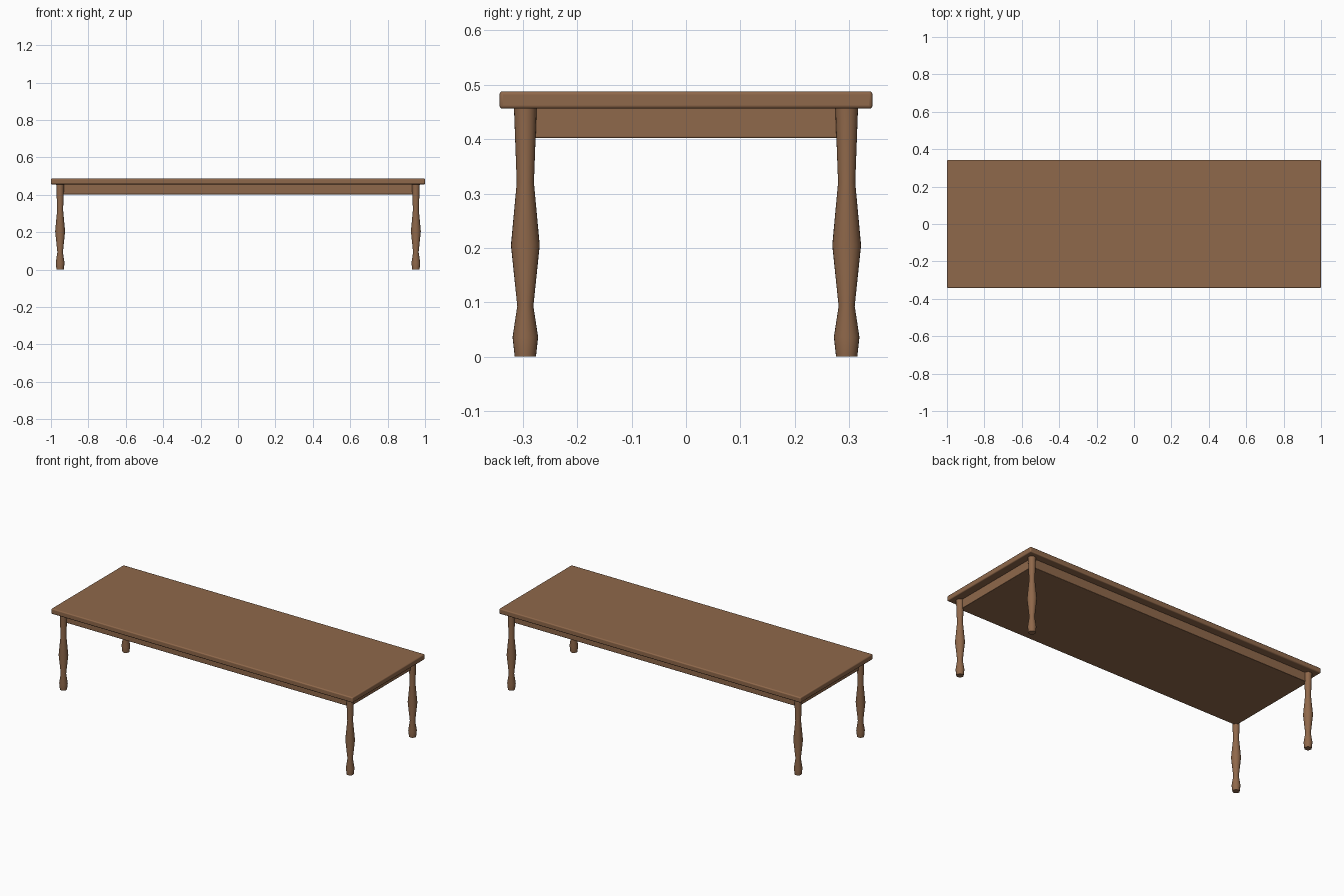
import bpy, bmesh, math

cube = bpy.data.objects.get("Cube")
if cube:
    bpy.data.objects.remove(cube, do_unlink=True)

wood = bpy.data.materials.new("brown_wood")
wood.use_nodes = True
color = (0.275, 0.138, 0.069, 1)
wood.diffuse_color = color
wood.node_tree.nodes["Principled BSDF"].inputs["Base Color"].default_value = color


def finish(obj):
    """Apply the wood and smooth shading with sharp edges."""
    obj.data.materials.append(wood)
    bpy.ops.object.select_all(action="DESELECT")
    obj.select_set(True)
    bpy.context.view_layer.objects.active = obj
    bpy.ops.object.shade_smooth_by_angle(angle=math.radians(40))


def board(name, half_x, half_y, bottom, top, bevel):
    bpy.ops.mesh.primitive_cube_add(size=1, location=(0, 0, (bottom + top) / 2))
    obj = bpy.context.object
    obj.name = name
    obj.scale = (half_x * 2, half_y * 2, top - bottom)
    bpy.ops.object.transform_apply(location=False, rotation=False, scale=True)
    mod = obj.modifiers.new("rounded_edges", "BEVEL")
    mod.width = bevel
    mod.segments = 3
    finish(obj)


def turned_leg(name, x, y, profile, sides=24):
    bm = bmesh.new()
    rings = []
    for radius, z in profile:
        angles = [math.tau * i / sides for i in range(sides)]
        rings.append([bm.verts.new((radius * math.cos(a), radius * math.sin(a), z))
                      for a in angles])
    for low, high in zip(rings, rings[1:]):
        for i in range(sides):
            j = (i + 1) % sides
            bm.faces.new((low[i], low[j], high[j], high[i]))
    bm.faces.new(rings[0][::-1])
    bm.faces.new(rings[-1])
    mesh = bpy.data.meshes.new(name)
    bm.to_mesh(mesh)
    bm.free()
    obj = bpy.data.objects.new(name, mesh)
    obj.location = (x, y, 0)
    bpy.context.collection.objects.link(obj)
    finish(obj)


# Top and the solid apron block beneath it
board("table_top", 1.0, 0.343, 0.456, 0.488, 0.006)
board("apron", 0.951, 0.2955, 0.402, 0.46, 0.003)

# Four turned legs: (radius, height) profile
LEG = [(0.0195, 0), (0.0235, 0.036), (0.0148, 0.093),
       (0.0265, 0.205), (0.0158, 0.32), (0.021, 0.46)]
for end, sy in (("front", -1), ("back", 1)):
    for side, sx in (("right", -1), ("left", 1)):
        turned_leg(f"{end}_{side}_leg", sx * 0.951, sy * 0.2955, LEG)
